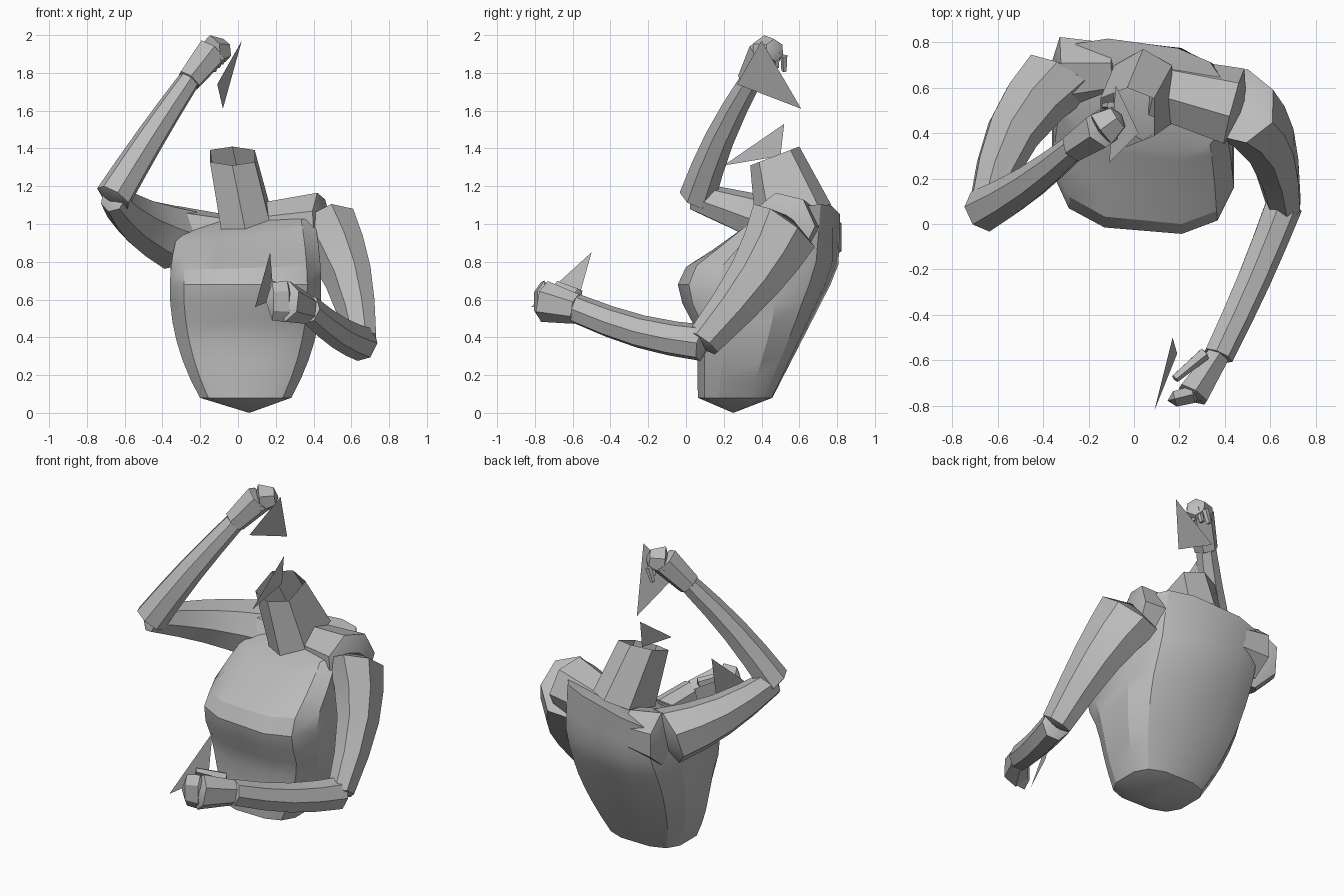
import bpy, bmesh, math
from mathutils import Vector

cube = bpy.data.objects.get("Cube")
if cube:
    bpy.data.objects.remove(cube)

SHADE = 0.5
grey = bpy.data.materials.new("plain grey")
grey.use_nodes = True
grey.diffuse_color = (SHADE, SHADE, SHADE, 1)
grey.node_tree.nodes["Principled BSDF"].inputs["Base Color"].default_value = grey.diffuse_color


def finish(name, bm):
    """Turn a bmesh into a grey object with sharp creases kept."""
    mesh = bpy.data.meshes.new(name)
    bm.to_mesh(mesh)
    bm.free()
    mesh.materials.append(grey)
    part = bpy.data.objects.new(name, mesh)
    bpy.context.collection.objects.link(part)
    bpy.ops.object.select_all(action="DESELECT")
    bpy.context.view_layer.objects.active = part
    part.select_set(True)
    bpy.ops.object.shade_smooth_by_angle(angle=math.radians(28))


def loft(name, rings, first_tip=None, last_tip=None):
    """Skin a list of rings; close an end with a fan to its tip."""
    bm = bmesh.new()
    loops = [[bm.verts.new(point) for point in ring] for ring in rings]
    count = len(loops[0])
    for lower, upper in zip(loops, loops[1:]):
        for i in range(count):
            j = (i + 1) % count
            bm.faces.new((lower[i], lower[j], upper[j], upper[i]))
    for loop, tip in ((loops[0], first_tip), (loops[-1], last_tip)):
        if tip:
            apex = bm.verts.new(tip)
            for i in range(count):
                bm.faces.new((loop[i], loop[(i + 1) % count], apex))
    bmesh.ops.recalc_face_normals(bm, faces=bm.faces)
    finish(name, bm)


def oval(centre, half_width, half_depth, sides, tilt_x=0, tilt_y=0, twist=0):
    """Squarish cross-section, rising along x and y by the tilts, left side twisted forward."""
    ring = []
    for i in range(sides):
        angle = math.tau * (i + 0.5) / sides
        c, s = (math.copysign(abs(f) ** 0.65, f) for f in (math.cos(angle), math.sin(angle)))
        ring.append(centre + Vector((half_width * c, half_depth * s - twist * c,
                                     tilt_x * c + tilt_y * s)))
    return ring


def limb(name, start, end, start_radius, end_radius, flat=1, bow=(0, 0, 0), sides=7, steps=4):
    """Tapered tube between two joints, bowed in the middle, with domed ends."""
    start, end = Vector(start), Vector(end)
    axis = (end - start).normalized()
    side = axis.cross(Vector((0, 0, 1))).normalized()
    up = side.cross(axis)
    rings = []
    for k in range(steps + 1):
        t = k / steps
        centre = start.lerp(end, t) + Vector(bow) * math.sin(math.pi * t)
        radius = start_radius + (end_radius - start_radius) * t
        angles = [math.tau * (i + 0.5) / sides for i in range(sides)]
        rings.append([centre + radius * (side * flat * math.cos(a) + up * math.sin(a))
                      for a in angles])
    loft(name, rings, start - axis * start_radius / 3, end + axis * end_radius / 3)


def torso_ring(z):
    """Slice of the body: narrow hips, full chest, leaning back towards the neck."""
    chest = math.exp(-((z - 0.66) / 0.15) ** 2)
    front = 0.06 - 0.1 * chest + 1.3 * max(0, z - 0.8)
    back = min(0.42 + z / 2, 0.8)
    spread = 0.41 - (0.5 if z < 0.65 else 0.3) * (z - 0.65) ** 2
    centre = Vector((0.04, (front + back) / 2, z))
    rise = max(0, z - 0.7)
    return oval(centre, spread, (back - front) / 2, 12, rise / 6, rise / 6, z / 20)


# Torso
loft("torso", [torso_ring(0.08 + step / 10) for step in range(10)] + [torso_ring(1.02)],
     Vector((0.06, 0.25, 0)), Vector((0.05, 0.6, 1.05)))

# Neck, open at the top and leaning forward
loft("neck", [oval(Vector((0.04, 0.57, 1.03)), 0.14, 0.2, 6, 0.03, 0.07),
              oval(Vector((-0.03, 0.47, 1.36)), 0.13, 0.13, 6, 0, 0.05)])

# Left arm, hanging down and bent forward across the body
elbow, wrist, knuckle = (0.66, 0.09, 0.37), (0.37, -0.58, 0.55), (0.26, -0.75, 0.59)
limb("left_shoulder", (0.1, 0.6, 0.97), (0.44, 0.51, 0.99), 0.14, 0.18)
limb("left_upper_arm", (0.46, 0.52, 0.98), elbow, 0.21, 0.1, 0.8, (0.03, 0.06, 0.03))
limb("left_forearm", elbow, wrist, 0.1, 0.08, 0.85, (0.01, 0, -0.03))
limb("left_palm", wrist, knuckle, 0.08, 0.11, 0.7, sides=6, steps=2)
limb("left_fingers", knuckle, (0.18, -0.77, 0.59), 0.11, 0.1, 0.4, sides=6, steps=2)
limb("left_thumb", (0.31, -0.57, 0.63), (0.18, -0.68, 0.68), 0.03, 0.02, sides=5, steps=2)

# Right arm, reaching outwards with the forearm raised
elbow, wrist, knuckle = (-0.66, 0.06, 1.14), (-0.26, 0.34, 1.76), (-0.14, 0.42, 1.91)
limb("right_shoulder", (-0.1, 0.68, 0.93), (-0.32, 0.67, 0.93), 0.13, 0.17)
limb("right_upper_arm", (-0.33, 0.65, 0.93), elbow, 0.18, 0.08, 0.95, (-0.04, 0.05, -0.01))
limb("right_forearm", elbow, wrist, 0.1, 0.06, 1, (0, -0.02, 0.01))
limb("right_palm", wrist, knuckle, 0.07, 0.09, 1, sides=6, steps=2)
limb("right_knuckles", knuckle, (-0.07, 0.47, 1.92), 0.09, 0.06, 1, sides=6, steps=2)
for i in range(3):
    root = Vector((-0.06, 0.44, 1.93)) + Vector((-1, 2, -1)) * 0.02 * i
    limb(f"right_finger_{i + 1}", root, root + Vector((-0.03, 0, -0.08)),
         0.02, 0.015, sides=5, steps=2)

# Thin triangular plates
for name, corners in {
    "left_hand_plate": [(0.17, -0.5, 0.85), (0.19, -0.57, 0.6), (0.09, -0.82, 0.56)],
    "right_hand_plate": [(0.02, 0.4, 1.97), (-0.11, 0.27, 1.74), (-0.08, 0.61, 1.61)],
    "neck_plate": [(-0.04, 0.2, 1.31), (-0.04, 0.52, 1.53), (-0.04, 0.5, 1.36)],
}.items():
    bm = bmesh.new()
    bm.faces.new([bm.verts.new(corner) for corner in corners])
    finish(name, bm)
